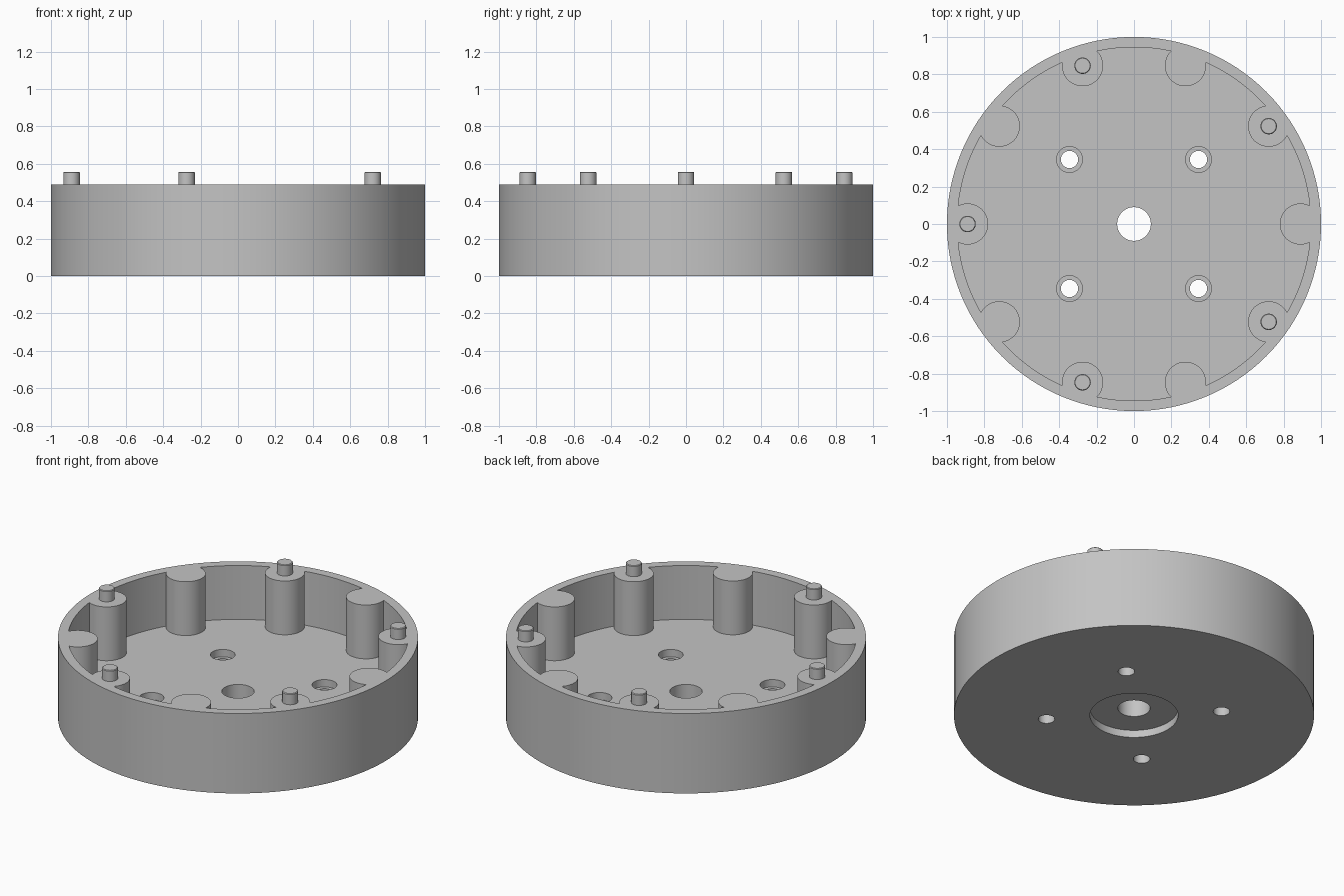
import bpy
import math

cube = bpy.data.objects.get("Cube")
if cube:
    bpy.data.objects.remove(cube, do_unlink=True)

# Overall dimensions
HEIGHT, FLOOR = 0.49, 0.16
POST_RING, POST_R, POST_COUNT = 0.89, 0.11, 10
BOLT = 0.345

grey = bpy.data.materials.new("light_grey")
grey.use_nodes = True
colour = (0.55, 0.55, 0.55, 1)
grey.diffuse_color = colour
grey.node_tree.nodes["Principled BSDF"].inputs["Base Color"].default_value = colour


def cylinder(name, radius, bottom, top, x=0, y=0, sides=48):
    bpy.ops.mesh.primitive_cylinder_add(
        vertices=sides, radius=radius, depth=top - bottom,
        location=(x, y, (top + bottom) / 2))
    obj = bpy.context.object
    obj.name = name
    obj.data.materials.append(grey)
    return obj


def apply_modifier(obj, mod):
    bpy.ops.object.select_all(action='DESELECT')
    bpy.context.view_layer.objects.active = obj
    obj.select_set(True)
    bpy.ops.object.modifier_apply(modifier=mod.name)


def cut(obj, tool):
    mod = obj.modifiers.new("cut", 'BOOLEAN')
    mod.operation = 'DIFFERENCE'
    mod.solver = 'EXACT'
    mod.object = tool
    apply_modifier(obj, mod)
    bpy.data.objects.remove(tool, do_unlink=True)


def smooth(obj):
    bpy.ops.object.select_all(action='DESELECT')
    bpy.context.view_layer.objects.active = obj
    obj.select_set(True)
    bpy.ops.object.shade_smooth_by_angle(angle=math.radians(30))


# Pocket cutter, notched so that the posts remain standing
post_spots = []
pocket = cylinder("pocket_cutter", 0.945, FLOOR, 0.7, sides=128)
for i in range(POST_COUNT):
    angle = math.tau * i / POST_COUNT
    spot = (POST_RING * math.cos(angle), POST_RING * math.sin(angle))
    post_spots.append(spot)
    cut(pocket, cylinder("post_cutter", POST_R, 0.1, 0.8, *spot))

# Round housing with wall, floor and posts in one piece
housing = cylinder("housing", 1, 0, HEIGHT, sides=128)
cut(housing, pocket)

# Centre bore and the shallow recess underneath
cut(housing, cylinder("bore_cutter", 0.09, -0.1, 0.3))
cut(housing, cylinder("recess_cutter", 0.245, -0.1, 0.045, sides=64))

# Four counterbored screw holes
for sx in (-1, 1):
    for sy in (-1, 1):
        x, y = sx * BOLT, sy * BOLT
        cut(housing, cylinder("screw_cutter", 0.046, -0.1, 0.3, x, y))
        cut(housing, cylinder("head_cutter", 0.069, FLOOR - 0.045, 0.3, x, y))
smooth(housing)

# Chamfered locating pins on every other post
for n, spot in enumerate(post_spots[1::2], 1):
    pin = cylinder(f"pin_{n}", 0.044, HEIGHT - 0.005, 0.557, *spot, sides=32)
    bevel = pin.modifiers.new("chamfer", 'BEVEL')
    bevel.width = 0.004
    bevel.segments = 1
    bevel.limit_method = 'ANGLE'
    apply_modifier(pin, bevel)
    smooth(pin)
